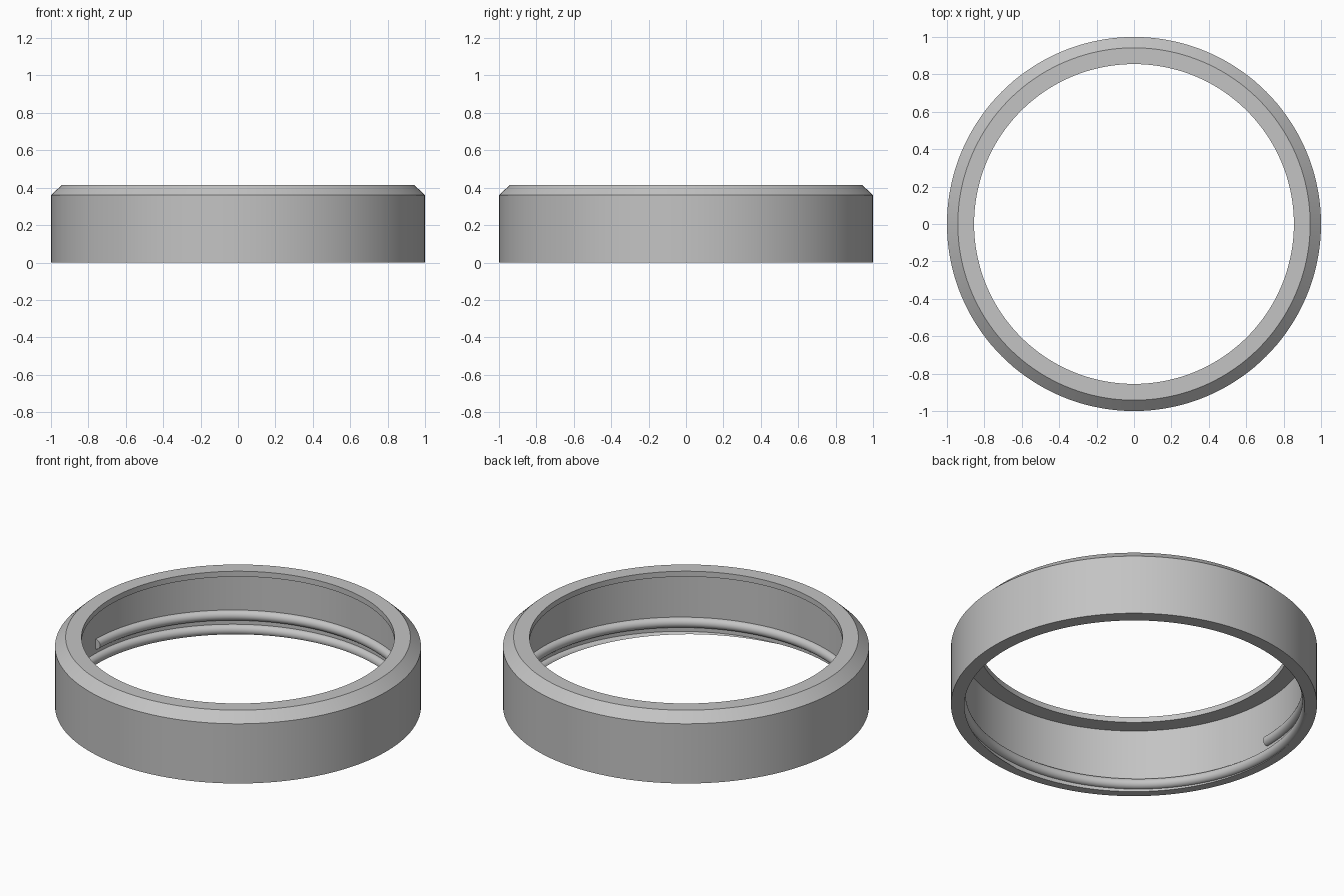
import bpy
import bmesh
from math import sin, cos, pi, radians
from mathutils import Matrix, Vector

cube = bpy.data.objects.get("Cube")
if cube:
    bpy.data.objects.remove(cube, do_unlink=True)

grey = bpy.data.materials.new("plain_grey")
grey.use_nodes = True
colour = (0.55, 0.55, 0.55, 1)
grey.diffuse_color = colour
grey.node_tree.nodes["Principled BSDF"].inputs["Base Color"].default_value = colour


def add_object(name, bm):
    bmesh.ops.recalc_face_normals(bm, faces=bm.faces[:])
    mesh = bpy.data.meshes.new(name)
    bm.to_mesh(mesh)
    bm.free()
    mesh.materials.append(grey)
    obj = bpy.data.objects.new(name, mesh)
    bpy.context.collection.objects.link(obj)
    bpy.ops.object.select_all(action='DESELECT')
    obj.select_set(True)
    bpy.context.view_layer.objects.active = obj
    bpy.ops.object.shade_smooth_by_angle(angle=radians(30))
    return obj


def sweep(bm, loops, closed):
    """Join equal loops of points into a tube, closed on itself or capped."""
    rows = [[bm.verts.new(p) for p in loop] for loop in loops]
    n = len(rows[0])
    pairs = list(zip(rows, rows[1:]))
    if closed:
        pairs.append((rows[-1], rows[0]))
    else:
        bm.faces.new(rows[0])
        bm.faces.new(rows[-1][::-1])
    for a, b in pairs:
        for i in range(n):
            j = (i + 1) % n
            bm.faces.new((a[i], a[j], b[j], b[i]))


# Ring body: outer wall, chamfer, top lip and inner wall
WALL = 0.95
SIDES = 144
profile = [(WALL, 0), (1, 0), (1, 0.36), (0.942, 0.415),
           (0.855, 0.415), (0.855, 0.382), (WALL, 0.382)]
bm = bmesh.new()
sweep(bm, [[Matrix.Rotation(2 * pi * k / SIDES, 3, 'Z') @ Vector((r, 0, z))
            for r, z in profile] for k in range(SIDES)], closed=True)
add_object("ring_body", bm)

# Inner thread: rounded rib winding down from its blunt end, cut flush at the base
RIB, PITCH, TOP = 0.03, 0.086, 0.12
section = [(WALL + 0.006, RIB)]
section += [(WALL - RIB * sin(pi * i / 12), RIB * cos(pi * i / 12)) for i in range(13)]
section += [(WALL + 0.006, -RIB)]
steps = int(1.85 * SIDES)
loops = []
for k in range(steps + 1):
    turn = k / SIDES
    spin = Matrix.Rotation(pi - 2 * pi * turn, 3, 'Z')
    loops.append([spin @ Vector((r, 0, TOP - PITCH * turn + z)) for r, z in section])
bm = bmesh.new()
sweep(bm, loops, closed=False)
cut = bmesh.ops.bisect_plane(bm, geom=bm.verts[:] + bm.edges[:] + bm.faces[:],
                             plane_co=(0, 0, 0), plane_no=(0, 0, 1), clear_inner=True)
rim = [e for e in cut["geom_cut"] if isinstance(e, bmesh.types.BMEdge)]
bmesh.ops.triangle_fill(bm, edges=rim, use_beauty=True)
add_object("inner_thread", bm)
